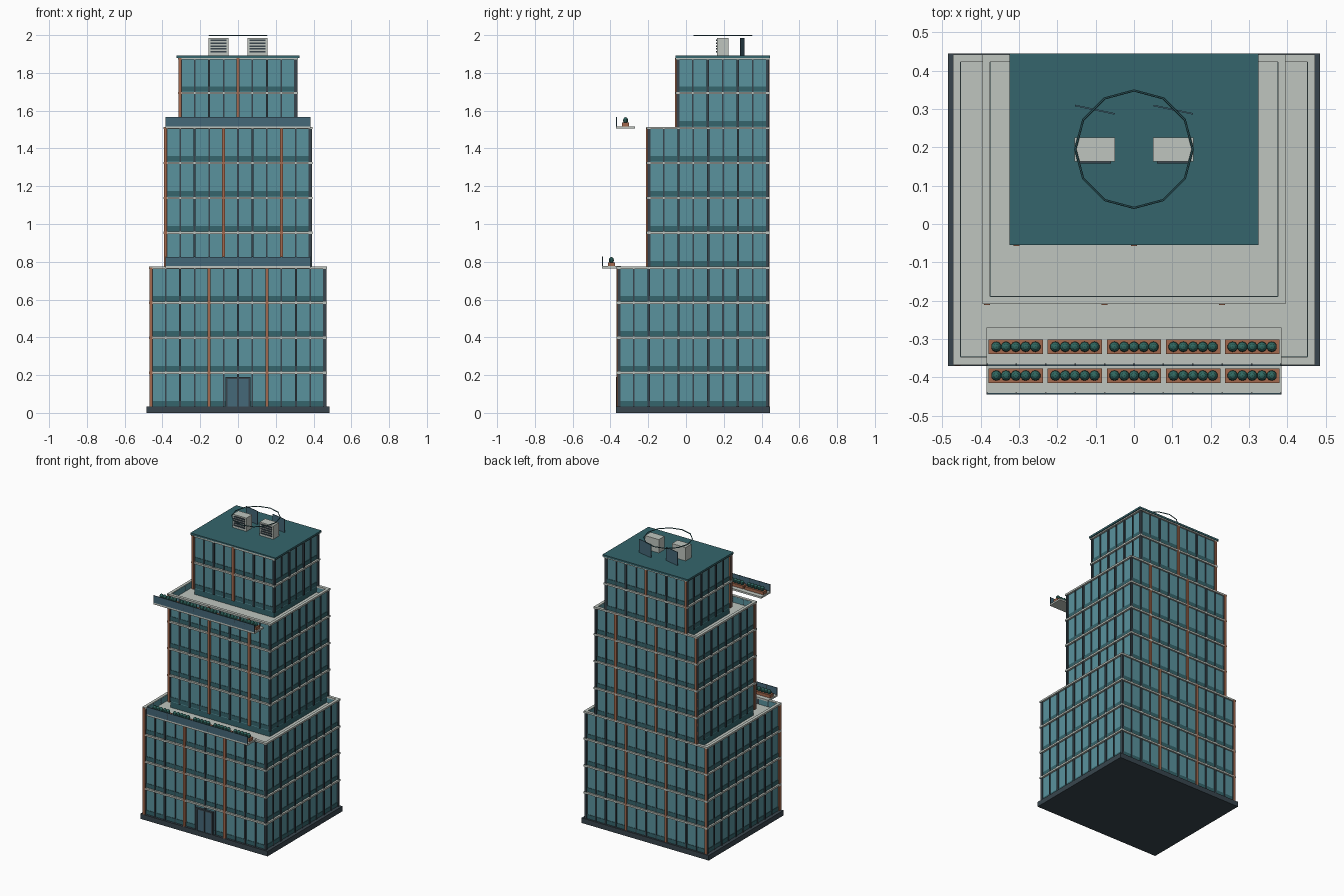
import bpy, bmesh, math
from mathutils import Matrix, Vector

if "Cube" in bpy.data.objects:
    bpy.data.objects.remove(bpy.data.objects["Cube"])


def mat(name, c):
    m = bpy.data.materials.new(name)
    m.diffuse_color = (*c, 1)
    m.use_nodes = True
    m.node_tree.nodes["Principled BSDF"].inputs["Base Color"].default_value = m.diffuse_color
    return m


GLASS = mat("glass_teal", (0.10, 0.29, 0.34))
SPAN = mat("spandrel_teal", (0.035, 0.13, 0.15))
DARK = mat("dark_metal", (0.04, 0.06, 0.075))
COPPER = mat("copper", (0.36, 0.14, 0.075))
PALE = mat("pale_stone", (0.52, 0.56, 0.52))
RAIL = mat("rail_glass", (0.06, 0.14, 0.19))
BUSH = mat("foliage", (0.03, 0.14, 0.12))


def finish(bm, name, material):
    me = bpy.data.meshes.new(name)
    bm.to_mesh(me)
    bm.free()
    me.materials.append(material)
    ob = bpy.data.objects.new(name, me)
    bpy.context.collection.objects.link(ob)
    return ob


def boxes(name, material, items):
    """Each item is (x0, x1, y0, y1, z0, z1)."""
    bm = bmesh.new()
    for x0, x1, y0, y1, z0, z1 in items:
        c = Vector(((x0 + x1) / 2, (y0 + y1) / 2, (z0 + z1) / 2))
        m = Matrix.Translation(c) @ Matrix.Diagonal((x1 - x0, y1 - y0, z1 - z0, 1))
        bmesh.ops.create_cube(bm, size=1, matrix=m)
    return finish(bm, name, material)


def ring(hx, y0, y1, z0, z1, t):
    """Four boxes forming a rectangular wall of thickness t."""
    return [(-hx, hx, y0, y0 + t, z0, z1), (-hx, hx, y1 - t, y1, z0, z1),
            (-hx, -hx + t, y0 + t, y1 - t, z0, z1), (hx - t, hx, y0 + t, y1 - t, z0, z1)]


FLOOR = 0.185


def tier(label, hx, y0, y1, z0, floors, bays_x, bays_y, recess):
    z1 = z0 + floors * FLOOR
    # glass skin and roof deck
    boxes(label + "_glass_wall", GLASS, ring(hx - .006, y0 + .006, y1 - .006, z0, z1, .008))
    boxes(label + "_roof_deck", PALE,
          [(-hx + .012, hx - .012, y0 + .012, y1 - .012, z1 - recess - .012, z1 - recess)])
    # spandrels and floor bands
    spans, bands = [], []
    for f in range(floors):
        z = z0 + f * FLOOR
        spans += ring(hx - .003, y0 + .003, y1 - .003, z + .006, z + .034, .006)
        bands += ring(hx + .007, y0 - .007, y1 + .005, z + FLOOR - .008, z + FLOOR + .004, .02)
    boxes(label + "_spandrels", SPAN, spans)
    boxes(label + "_floor_bands", PALE, bands)
    # mullions on all four sides, copper pilasters on front and back
    dark, copper = [], []
    for i in range(bays_x + 1):
        x = -hx + .005 + (2 * hx - .01) * i / bays_x
        if i % 4 == 0 and i < bays_x:
            w, p, dest = .008, .009, copper
        elif i % 2 == 0:
            w, p, dest = .006, .003, dark
        else:
            w, p, dest = .004, 0, dark
        dest.append((x - w, x + w, y0 - p, y0 + .014, z0, z1))
        dest.append((x - w, x + w, y1 - .014, y1 + min(p, .005), z0, z1))
    for i in range(bays_y + 1):
        y = y0 + .005 + (y1 - y0 - .01) * i / bays_y
        w, p = (.006, .003) if i % 2 == 0 else (.004, 0)
        for s in (-1, 1):
            xs = sorted((s * (hx - .014), s * (hx + p)))
            dark.append((*xs, y - w, y + w, z0, z1))
    boxes(label + "_mullions", DARK, dark)
    boxes(label + "_copper_pilasters", COPPER, copper)


# base and three stepped tiers
boxes("base_plinth", DARK, [(-.485, .485, -.37, .445, 0, .035)])
tier("lower_tier", .465, -.36, .437, .03, 4, 12, 10, .04)
tier("middle_tier", .388, -.202, .437, .77, 4, 10, 8, .04)
tier("upper_tier", .311, -.048, .437, 1.51, 2, 8, 6, .01)
# short skirts closing the step between each recessed deck and the tier above
boxes("tier_skirts", SPAN, ring(.38, -.195, .43, .72, .78, .01) + ring(.303, -.04, .43, 1.46, 1.52, .01))
boxes("top_roof", SPAN, [(-.325, .325, -.055, .445, 1.88, 1.893)])

# entrance
boxes("door_frame", DARK, [(-.065, -.055, -.37, -.35, .035, .19), (.055, .065, -.37, -.35, .035, .19),
                           (-.065, .065, -.37, -.35, .18, .19), (-.004, .004, -.369, -.35, .035, .18)])
boxes("door_leaves", RAIL, [(-.055, .055, -.365, -.35, .035, .18)])


def terrace(label, yf, z):
    boxes(label + "_slab", PALE, [(-.385, .385, yf, yf + .1, z - .006, z + .006)])
    boxes(label + "_rail_glass", RAIL, [(-.385, .385, yf, yf + .004, z + .006, z + .055)])
    boxes(label + "_rail_posts", DARK,
          [(x - .002, x + .002, yf, yf + .006, z + .006, z + .056)
           for x in [-.383 + .0766 * i for i in range(11)]])
    yc = yf + .05
    xs = [-.308 + .154 * i for i in range(5)]
    boxes(label + "_planters", COPPER,
          [(x - .071, x + .071, yc - .019, yc + .019, z + .006, z + .026) for x in xs])
    bm = bmesh.new()
    for x in xs:
        for k in range(-2, 3):
            bmesh.ops.create_uvsphere(bm, u_segments=10, v_segments=6, radius=.0135,
                                      matrix=Matrix.Translation((x + k * .0255, yc, z + .037))
                                      @ Matrix.Diagonal((1, 1, 1.3, 1)))
    finish(bm, label + "_bushes", BUSH)


terrace("lower_terrace", -.445, .771)
terrace("upper_terrace", -.37, 1.511)

# rooftop cooling units with louvres
boxes("cooling_units", PALE, [(a, a + .105, .163, .225, 1.893, 1.985) for a in (-.155, .05)])
boxes("cooling_louvres", DARK, [(a + .01, a + .095, .158, .165, z, z + .008)
                                for a in (-.155, .05) for z in (1.908, 1.923, 1.938, 1.953, 1.968)])
# angled roof panels
for s, n in ((-1, "left"), (1, "right")):
    p = boxes(n + "_roof_panel", RAIL, [(-.053, .053, -.002, .002, -.046, .046)])
    p.location = (s * .102, .298, 1.939)
    p.rotation_euler.z = -math.radians(12)

# thin twelve-sided roof ring
bpy.ops.mesh.primitive_torus_add(major_segments=12, minor_segments=6, major_radius=.153,
                                 minor_radius=.003, location=(0, .195, 1.997))
r = bpy.context.object
r.name = "roof_ring"
r.data.materials.append(SPAN)
